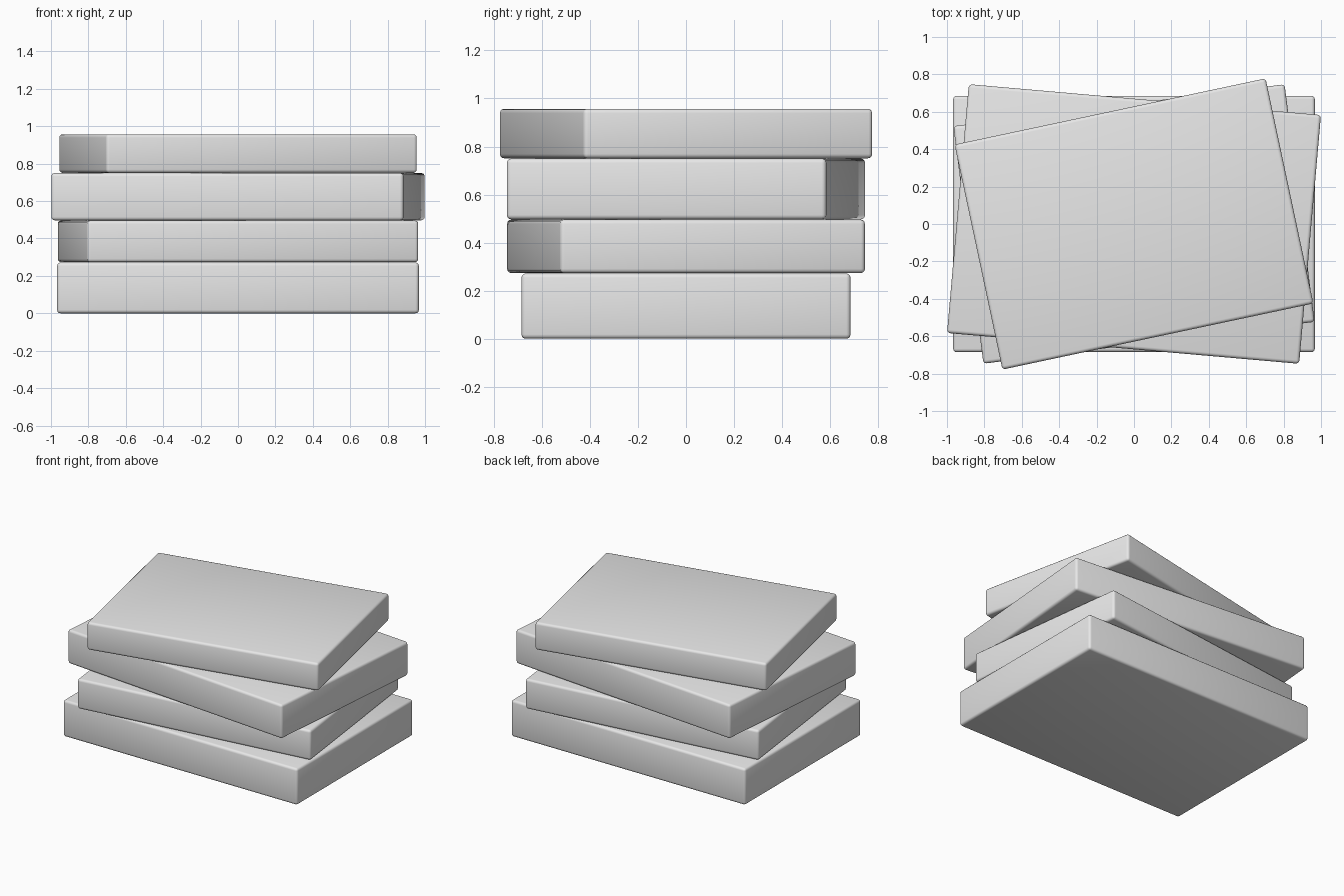
import bpy
from math import radians

if "Cube" in bpy.data.objects:
    bpy.data.objects.remove(bpy.data.objects["Cube"], do_unlink=True)

# Single light grey finish
grey = bpy.data.materials.new("light_grey")
grey.use_nodes = True
COLOUR = (0.8, 0.8, 0.8, 1.0)
grey.diffuse_color = COLOUR
grey.node_tree.nodes["Principled BSDF"].inputs["Base Color"].default_value = COLOUR


def add_slab(name, width, depth, bottom, top, turn):
    """Rounded block resting at height `bottom`, turned about z in degrees."""
    bpy.ops.mesh.primitive_cube_add(size=1, location=(0, 0, (bottom + top) / 2))
    slab = bpy.context.object
    slab.name = name
    slab.scale = (width, depth, top - bottom)
    bpy.ops.object.transform_apply(location=False, rotation=False, scale=True)
    slab.rotation_euler.z = radians(turn)
    slab.data.materials.append(grey)
    bevel = slab.modifiers.new("rounded_edges", "BEVEL")
    bevel.width = 0.018
    bevel.segments = 3
    bpy.ops.object.modifier_apply(modifier=bevel.name)
    bpy.ops.object.shade_smooth_by_angle(angle=radians(40))
    return slab


# Stack of four slabs, from the bottom up
add_slab("bottom_slab", 1.934, 1.37, 0.0, 0.272, 0)
add_slab("lower_middle_slab", 1.785, 1.28, 0.273, 0.496, 7.2)
add_slab("upper_middle_slab", 1.89, 1.335, 0.497, 0.75, -5)
add_slab("top_slab", 1.70, 1.23, 0.751, 0.957, 12)
